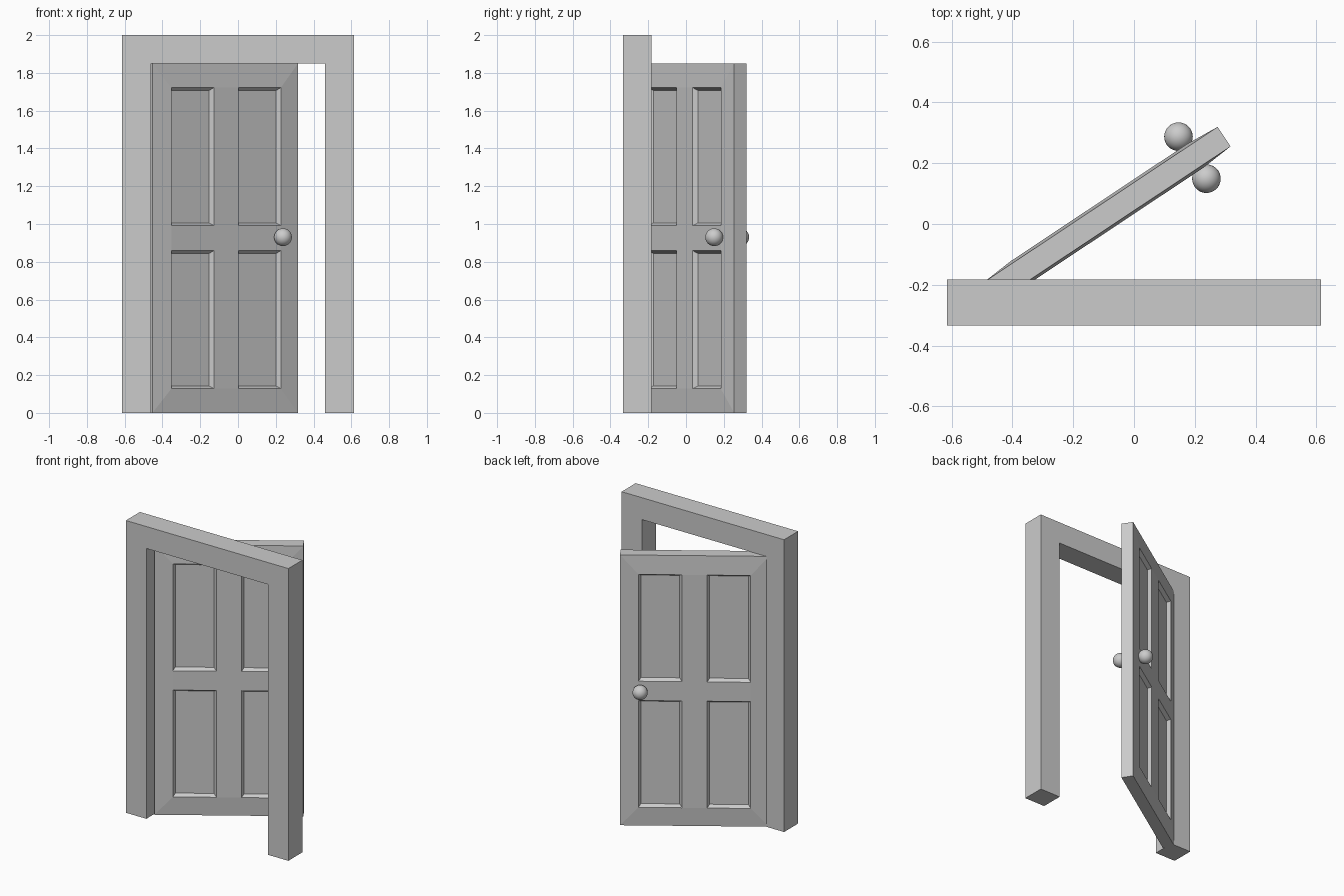
import bpy, bmesh, math

if "Cube" in bpy.data.objects:
    bpy.data.objects.remove(bpy.data.objects["Cube"])

ANGLE = math.radians(33.6)
W, H = 0.925, 1.85            # door leaf size
EDGE, FACE = 0.0385, 0.0475   # half thickness at the rim and at the raised face
PIVOT = (-0.474, -0.2245, 0)


def finish(bm, name):
    me = bpy.data.meshes.new(name)
    bm.to_mesh(me)
    bm.free()
    ob = bpy.data.objects.new(name, me)
    bpy.context.collection.objects.link(ob)
    return ob


# Frame: arch profile extruded along y
bm = bmesh.new()
profile = [(-.615, 0), (-.46, 0), (-.46, 1.85), (.46, 1.85),
           (.46, 0), (.615, 0), (.615, 2), (-.615, 2)]
face = bm.faces.new([bm.verts.new((x, -.334, z)) for x, z in profile])
res = bmesh.ops.extrude_face_region(bm, geom=[face])
bmesh.ops.translate(bm, vec=(0, .152, 0),
                    verts=[v for v in res["geom"] if isinstance(v, bmesh.types.BMVert)])
bmesh.ops.recalc_face_normals(bm, faces=bm.faces)
finish(bm, "door_frame")

# Door leaf: both sides have a sloping border and four recessed panels
bm = bmesh.new()
xs = [.1145, .3845, .5405, W - .1145]
zs = [.128, .859, .991, H - .128]
rims, panels = [], []
for s in (-1, 1):
    rim = [bm.verts.new((x, s * EDGE, z)) for x, z in ((0, 0), (W, 0), (W, H), (0, H))]
    rims.append(rim)
    g = [[bm.verts.new((x, s * FACE, z)) for z in zs] for x in xs]
    for i in range(3):
        for j in range(3):
            f = bm.faces.new((g[i][j], g[i + 1][j], g[i + 1][j + 1], g[i][j + 1]))
            if i != 1 and j != 1:
                panels.append(f)
    # sloping border strips, mitred at the corners
    sides = [[g[i][0] for i in range(4)], g[3],
             [g[i][3] for i in (3, 2, 1, 0)], g[0][::-1]]
    for k, side in enumerate(sides):
        bm.faces.new([rim[k], rim[(k + 1) % 4]] + side[::-1])
for k in range(4):
    n = (k + 1) % 4
    bm.faces.new((rims[0][k], rims[0][n], rims[1][n], rims[1][k]))
bmesh.ops.recalc_face_normals(bm, faces=bm.faces)
bmesh.ops.inset_individual(bm, faces=panels, thickness=.015, depth=-.024,
                           use_even_offset=True)
door = finish(bm, "door_leaf")
door.location = PIVOT
door.rotation_euler.z = ANGLE

# Round knobs on both sides
c, s = math.cos(ANGLE), math.sin(ANGLE)
for name, side in (("front_knob", -1), ("back_knob", 1)):
    lx, ly = W - .125, side * .083
    bpy.ops.mesh.primitive_uv_sphere_add(
        segments=32, ring_count=16, radius=.047,
        location=(PIVOT[0] + lx * c - ly * s, PIVOT[1] + lx * s + ly * c, .93))
    knob = bpy.context.object
    knob.name = name
    bpy.ops.object.shade_smooth()
